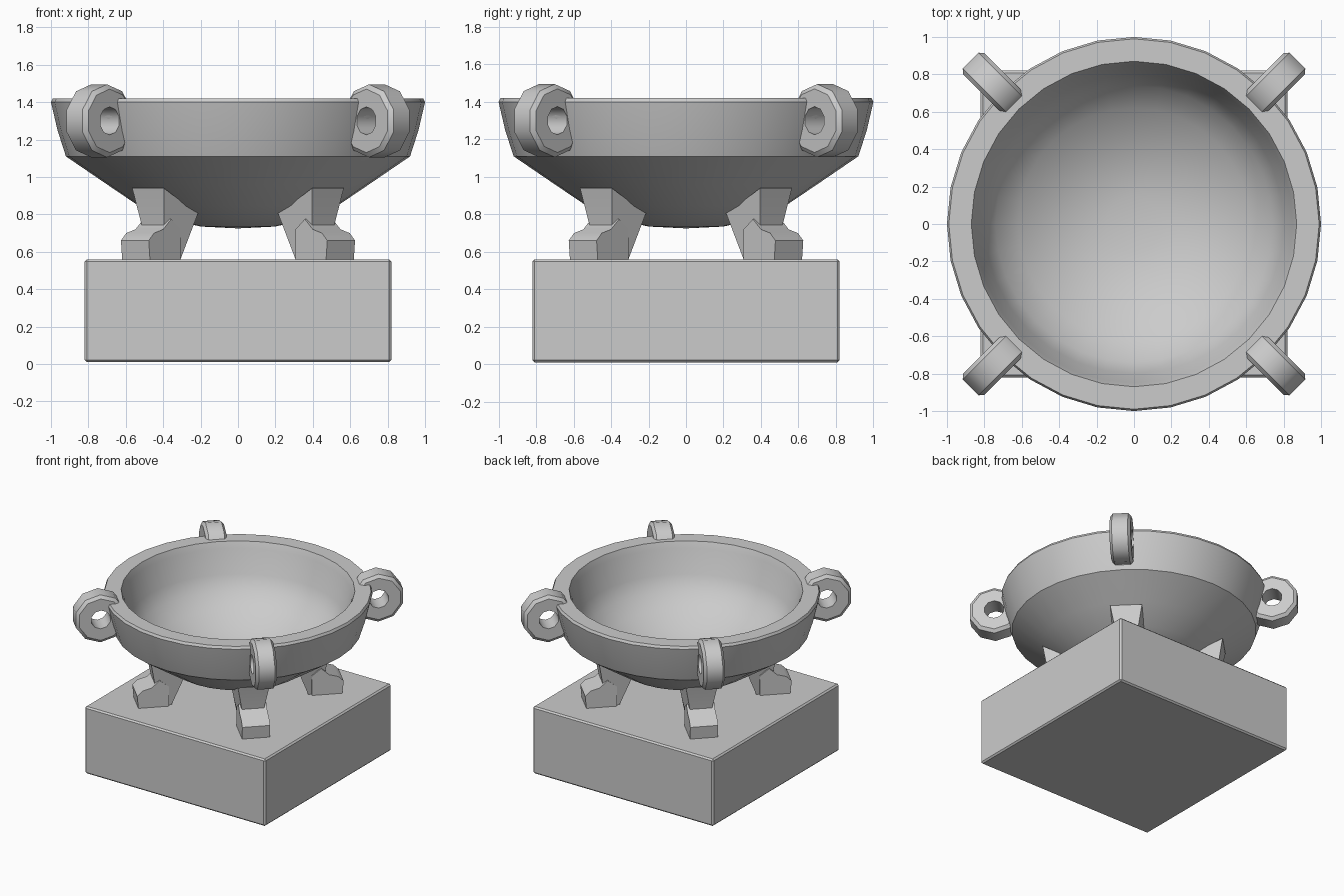
import bpy, bmesh, math
from mathutils import Matrix

if "Cube" in bpy.data.objects:
    bpy.data.objects.remove(bpy.data.objects["Cube"])


def finish(name, bm, angle=30):
    bmesh.ops.recalc_face_normals(bm, faces=bm.faces)
    mesh = bpy.data.meshes.new(name)
    bm.to_mesh(mesh)
    bm.free()
    ob = bpy.data.objects.new(name, mesh)
    bpy.context.collection.objects.link(ob)
    bpy.ops.object.select_all(action='DESELECT')
    ob.select_set(True)
    bpy.context.view_layer.objects.active = ob
    bpy.ops.object.shade_smooth_by_angle(angle=math.radians(angle))
    return ob


def lathe(name, profile, sides):
    # profile is a list of (radius, z), starting and ending on the axis
    bm = bmesh.new()
    verts = [bm.verts.new((r, 0, z)) for r, z in profile]
    edges = [bm.edges.new(p) for p in zip(verts, verts[1:])]
    bmesh.ops.spin(bm, geom=verts + edges, cent=(0, 0, 0), axis=(0, 0, 1),
                   angle=math.tau, steps=sides, use_merge=False)
    bmesh.ops.remove_doubles(bm, verts=bm.verts, dist=1e-4)
    return finish(name, bm)


def radial_prism(name, outline, width, angle, flare=1.0):
    # outline in the (radius, z) plane, given thickness across it;
    # flare widens the part above the ankle
    bm = bmesh.new()
    face = bm.faces.new([bm.verts.new((r, -width / 2, z)) for r, z in outline])
    ext = bmesh.ops.extrude_face_region(bm, geom=[face])
    moved = [v for v in ext['geom'] if isinstance(v, bmesh.types.BMVert)]
    bmesh.ops.translate(bm, verts=moved, vec=(0, width, 0))
    for v in bm.verts:
        if v.co.z > 0.78:
            v.co.y *= flare
    bm.transform(Matrix.Rotation(angle, 4, 'Z'))
    return finish(name, bm)


def ring_handle(name, radius, z, outer, inner, width, angle, sides=10):
    # flat-banded ring standing in the vertical radial plane
    bm = bmesh.new()
    section = [(outer, -0.75), (outer, 0.75), (outer - 0.025, 1), (inner, 1),
               (inner, -1), (outer - 0.025, -1)]
    loops = []
    for i in range(sides):
        a = math.tau * (i + 0.5) / sides
        loops.append([bm.verts.new((radius + s * math.cos(a), t * width / 2,
                                    z + s * math.sin(a))) for s, t in section])
    for i in range(sides):
        a, b = loops[i], loops[(i + 1) % sides]
        for j in range(6):
            k = (j + 1) % 6
            bm.faces.new((a[j], a[k], b[k], b[j]))
    bm.transform(Matrix.Rotation(angle, 4, 'Z'))
    return finish(name, bm, 40)


# Square stone plinth
bm = bmesh.new()
bmesh.ops.create_cube(bm, size=1)
bm.transform(Matrix.Translation((0, 0, 0.285)) @ Matrix.Diagonal((1.64, 1.64, 0.55, 1)))
bmesh.ops.bevel(bm, geom=bm.edges[:], offset=0.012, segments=1, affect='EDGES')
finish("plinth", bm)

# Bowl: outside from the base up, flat rim, then the inside down
lathe("bowl", [
    (0, 0.725), (0.2, 0.735), (0.37, 0.775), (0.53, 0.845), (0.7, 0.96),
    (0.92, 1.11), (0.965, 1.25), (1.0, 1.40), (0.99, 1.42),
    (0.87, 1.42), (0.85, 1.37), (0.80, 1.18), (0.74, 1.07), (0.62, 0.97),
    (0.46, 0.88), (0.3, 0.82), (0.15, 0.795), (0, 0.79)], 32)

# Four legs with outward-pointing feet, and four ring handles on the diagonals
for i, corner in enumerate(("back_right", "back_left", "front_left", "front_right")):
    angle = math.radians(45 + 90 * i)
    radial_prism("leg_" + corner, [
        (0.52, 0.55), (0.63, 0.55), (0.64, 0.72), (0.68, 0.94),
        (0.55, 0.87), (0.42, 0.81)], 0.16, angle, 1.5)
    radial_prism("foot_" + corner, [
        (0.54, 0.55), (0.77, 0.55), (0.78, 0.66), (0.74, 0.70),
        (0.67, 0.72), (0.61, 0.775), (0.54, 0.72)], 0.21, angle)
    ring_handle("ring_handle_" + corner, 1.05, 1.30, 0.195, 0.075, 0.16, angle)
